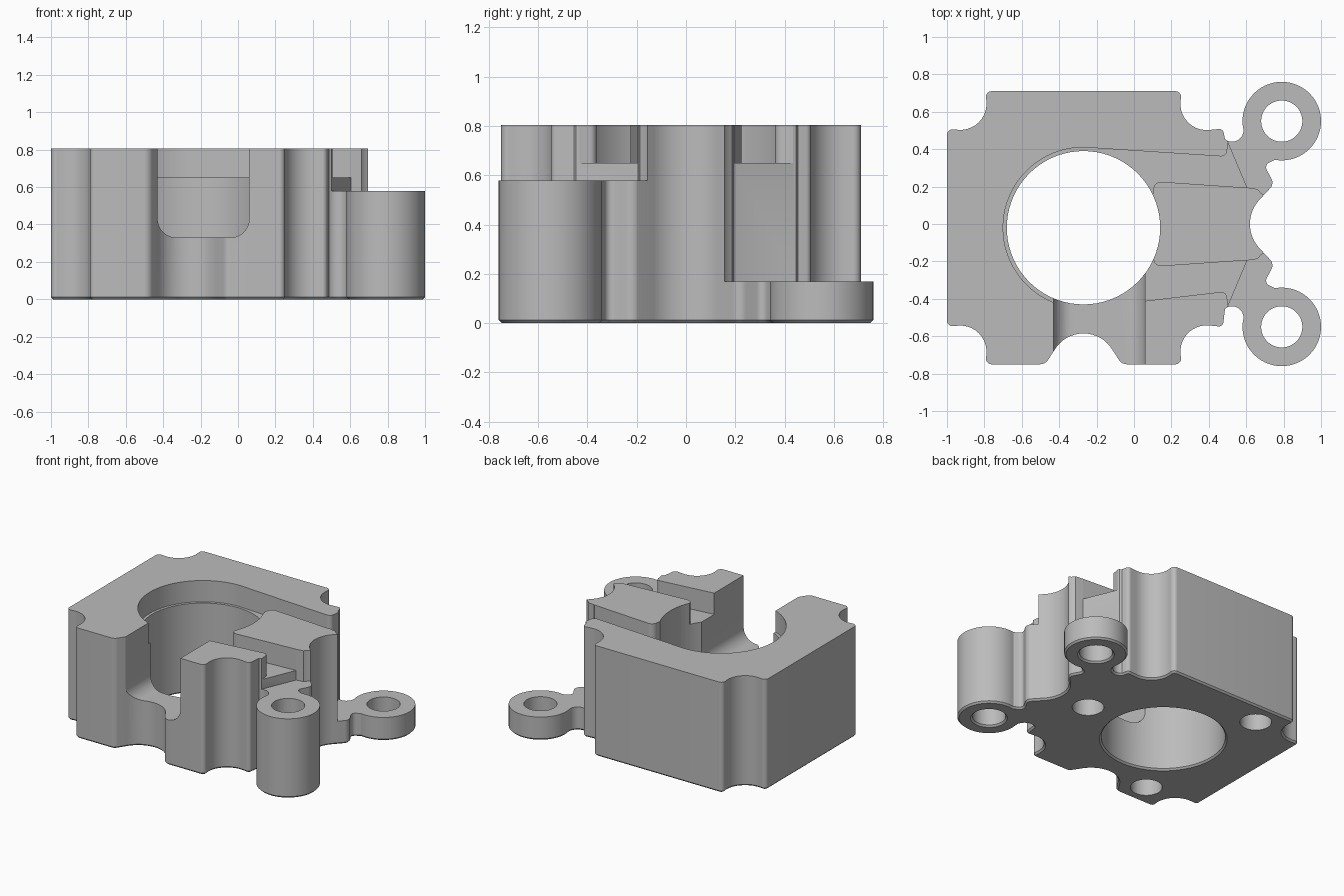
import bpy, bmesh
from math import cos, sin, radians
from mathutils import Vector, Matrix

cube = bpy.data.objects.get("Cube")
if cube:
    bpy.data.objects.remove(cube)

grey = bpy.data.materials.new("plain grey")
grey.use_nodes = True
COLOUR = (0.5, 0.5, 0.5, 1)
grey.diffuse_color = COLOUR
grey.node_tree.nodes["Principled BSDF"].inputs["Base Color"].default_value = COLOUR


def arc(cx, cy, r, start, end, steps=16):
    angles = [radians(start + (end - start) * i / steps) for i in range(steps + 1)]
    return [(cx + r * cos(a), cy + r * sin(a)) for a in angles]


def circle(cx, cy, r):
    return arc(cx, cy, r, 0, 360, 72)[:-1]


def rounded(points, steps=10):
    """Fillet every corner given as (x, y, radius); keep plain points."""
    out = []
    for i, p in enumerate(points):
        here = Vector(p[:2])
        if len(p) == 2:
            out.append(here)
            continue
        d1 = (Vector(points[i - 1][:2]) - here).normalized()
        d2 = (Vector(points[(i + 1) % len(points)][:2]) - here).normalized()
        half = d1.angle(d2) / 2
        middle = (d1 + d2).normalized()
        centre = here + middle * (p[2] / sin(half))
        reach = p[2] * cos(half) / sin(half)
        v1 = here + d1 * reach - centre
        v2 = here + d2 * reach - centre
        a1 = Vector((1, 0)).angle_signed(v1)
        sweep = v1.angle_signed(v2)
        for k in range(steps + 1):
            a = -(a1 + sweep * k / steps)
            out.append(centre + Vector((cos(a), sin(a))) * p[2])
    return out


def prism(name, points, layers):
    """Stack a counter-clockwise profile through (height, outward offset) layers."""
    pts = [Vector(p[:2]) for p in points]
    n = len(pts)
    normals = []
    for i in range(n):
        t = pts[(i + 1) % n] - pts[i - 1]
        normals.append(Vector((t.y, -t.x)).normalized())
    bm = bmesh.new()
    rings = [[bm.verts.new((*(p + m * off), z)) for p, m in zip(pts, normals)]
             for z, off in layers]
    for low, high in zip(rings, rings[1:]):
        for i in range(n):
            j = (i + 1) % n
            bm.faces.new((low[i], low[j], high[j], high[i]))
    bm.faces.new(rings[0][::-1])
    bm.faces.new(rings[-1])
    mesh = bpy.data.meshes.new(name)
    bm.to_mesh(mesh)
    bm.free()
    obj = bpy.data.objects.new(name, mesh)
    bpy.context.scene.collection.objects.link(obj)
    return obj


def flip(points):
    """Mirror a profile front to back, keeping its winding."""
    return [(p[0], -p[1], *p[2:]) for p in reversed(points)]


EAR_X, EAR_Y = 0.79, 0.55
BORE_X, BORE_Y = -0.27, -0.02
EDGE = 0.012

# Half footprint: side notch, ear, neck, then the scalloped block corners
ear_side = (arc(0.81, 0, 0.19, 176, 135)
            + [(0.75, 0.215, 0.045), (0.695, 0.315, 0.03)]
            + arc(EAR_X, EAR_Y, 0.21, -100, 188, 48)
            + arc(0.525, 0.5, 0.06, 10, -130))
block_side = [(0.475, 0.53, 0.025), (0.23, 0.505, 0.14), (0.255, 0.73, 0.03),
              (-0.795, 0.73, 0.03), (-0.77, 0.505, 0.14), (-1, 0.53, 0.03)]


def shifted(points):
    return [(x, y + BORE_Y, r) for x, y, r in points]


# Scoop in the front face
scoop = ([(-0.475, -0.75, 0.05)] + arc(-0.27, -0.765, 0.18, 150, 30)
         + [(-0.065, -0.75, 0.05)])
front_block = shifted(flip(block_side))
footprint = rounded(ear_side + shifted(block_side) + front_block[:3] + scoop
                    + front_block[3:] + flip(ear_side))
body = prism("housing_body", footprint, [(0, -EDGE), (EDGE, 0), (0.805, 0)])
body.data.materials.append(grey)

cutters = []
TOP = 1.0

# Clear the space above each ear: front ear is tall, back ear is thin
above_ear = [(0.74, 0.13), (1.2, 0.13), (1.2, 0.9), (0.5, 0.9), (0.5, 0.445),
             (0.605, 0.195), (0.66, 0.187), (0.678, 0.165)]
cutters.append(prism("back_ear_clearance", above_ear, [(0.17, 0), (TOP, 0)]))
cutters.append(prism("front_ear_clearance", flip(above_ear), [(0.58, 0), (TOP, 0)]))

# Shallow pocket: bore rim and two channels either side of the island
channel = [(0, 0), (0.1, 0.16), (0.11, 0.228, 0.04), (0.603, 0.194),
           (0.63, 0.25), (0.6, 0.5), (0.505, 0.44), (0.492, 0.36, 0.03)]
rim = arc(BORE_X, BORE_Y, 0.43, 90, 270, 40)
pocket = rounded(channel + rim + flip(channel)[:-1])
cutters.append(prism("top_pocket", pocket, [(0.65, 0), (TOP, 0)]))

# Through bore with chamfered mouth
cutters.append(prism("main_bore", circle(BORE_X, BORE_Y, 0.41),
                     [(-EDGE, 2 * EDGE), (EDGE, 0), (TOP, 0)]))

# Front slot with rounded lower corners
slot = prism("front_slot", rounded([(-0.43, 0.33, 0.1), (0.06, 0.33, 0.1),
                                    (0.06, TOP), (-0.43, TOP)]),
             [(0.25, 0), (0.9, 0)])
slot.data.transform(Matrix.Rotation(radians(90), 4, "X"))
cutters.append(slot)

# Ear holes
for side in (-1, 1):
    cutters.append(prism("ear_hole", circle(EAR_X, side * EAR_Y, 0.11),
                         [(-EDGE, 2 * EDGE), (EDGE, 0), (TOP, 0)]))

# Three blind holes underneath, spaced around the bore
for angle in (0, 120, 240):
    x = BORE_X + 0.65 * cos(radians(angle))
    y = BORE_Y + 0.65 * sin(radians(angle))
    cutters.append(prism("blind_hole", circle(x, y, 0.105), [(-0.1, 0), (0.5, 0)]))

# Apply the cuts
bpy.context.view_layer.objects.active = body
for cutter in cutters:
    cutter.hide_render = True
    mod = body.modifiers.new("cut", "BOOLEAN")
    mod.operation = "DIFFERENCE"
    mod.solver = "EXACT"
    mod.object = cutter
    bpy.ops.object.modifier_apply(modifier=mod.name)
    bpy.data.objects.remove(cutter)

# Smooth curved walls, keep hard edges
bpy.ops.object.select_all(action="DESELECT")
body.select_set(True)
bpy.ops.object.shade_smooth_by_angle(angle=radians(25))
